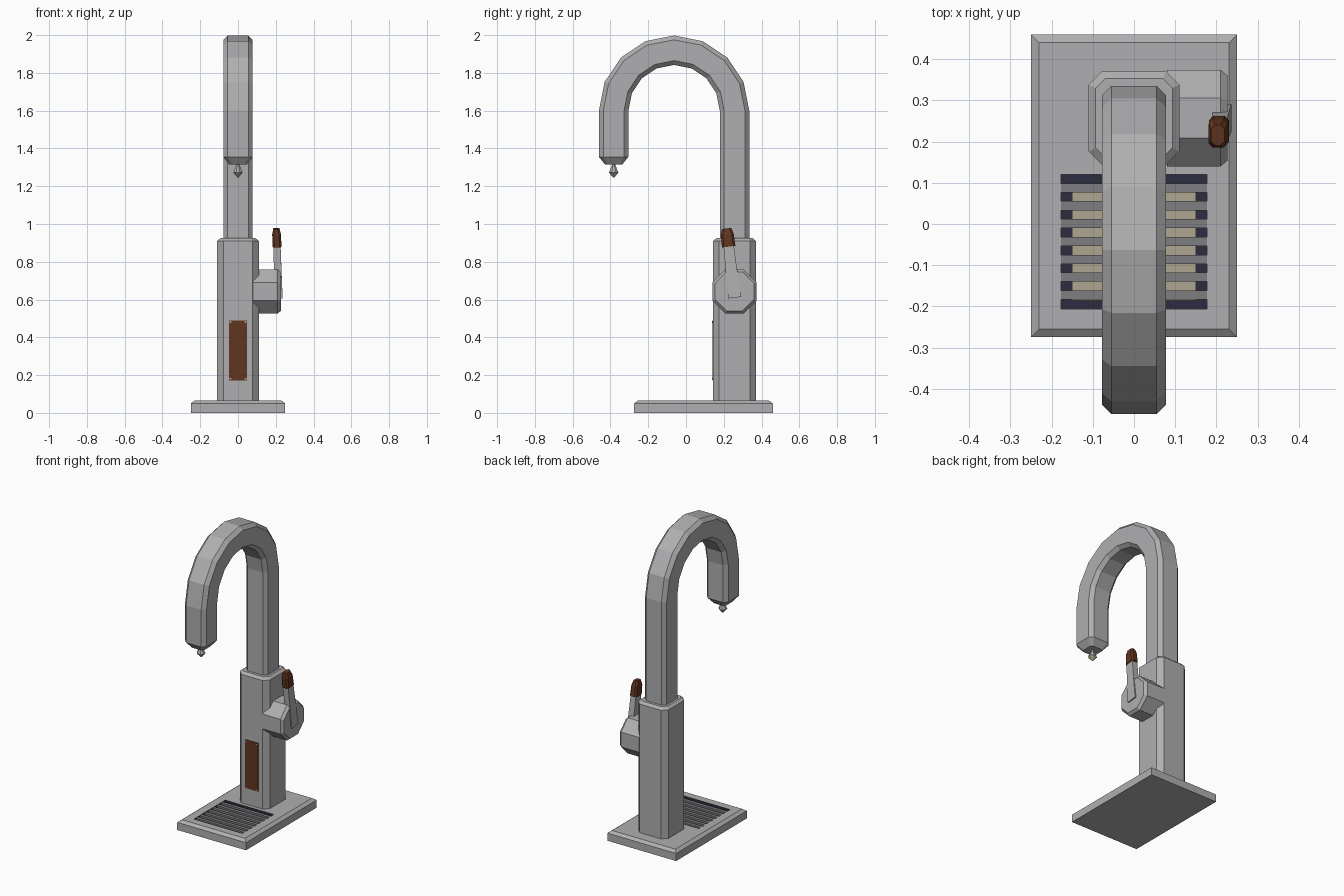
import bpy, bmesh, math
from mathutils import Vector

cube = bpy.data.objects.get("Cube")
if cube:
    bpy.data.objects.remove(cube, do_unlink=True)


def make_material(name, rgb):
    m = bpy.data.materials.new(name)
    m.use_nodes = True
    m.diffuse_color = (*rgb, 1)
    m.node_tree.nodes["Principled BSDF"].inputs["Base Color"].default_value = (*rgb, 1)
    return m


STEEL = make_material("brushed steel", (0.43, 0.43, 0.44))
GRATE = make_material("grate grey", (0.21, 0.21, 0.22))
NAVY = make_material("dark recess", (0.027, 0.025, 0.05))
TAN = make_material("warm tan", (0.43, 0.38, 0.28))
WOOD = make_material("dark wood", (0.12, 0.035, 0.014))

X, Y, Z = Vector((1, 0, 0)), Vector((0, 1, 0)), Vector((0, 0, 1))


def ring(center, u, v, hu, hv, c=0.0):
    """Rectangle with half sizes hu, hv along u, v and corners cut by c."""
    if c == 0:
        pts = [(hu, -hv), (hu, hv), (-hu, hv), (-hu, -hv)]
    else:
        pts = [(hu, -hv + c), (hu, hv - c), (hu - c, hv), (-hu + c, hv),
               (-hu, hv - c), (-hu, -hv + c), (-hu + c, -hv), (hu - c, -hv)]
    return [Vector(center) + u * a + v * b for a, b in pts]


def loft(name, rings, mats, pick=lambda i: 0):
    """Skin a list of rings, cap both ends; pick(i) gives the material of band i."""
    bm = bmesh.new()
    loops = [[bm.verts.new(p) for p in r] for r in rings]
    for i, (a, b) in enumerate(zip(loops, loops[1:])):
        n = len(a)
        for j in range(n):
            k = (j + 1) % n
            bm.faces.new((a[j], a[k], b[k], b[j])).material_index = pick(i)
    bm.faces.new(loops[0][::-1]).material_index = pick(0)
    bm.faces.new(loops[-1]).material_index = pick(len(rings) - 2)
    bmesh.ops.recalc_face_normals(bm, faces=bm.faces)
    me = bpy.data.meshes.new(name)
    bm.to_mesh(me)
    bm.free()
    for m in mats:
        me.materials.append(m)
    ob = bpy.data.objects.new(name, me)
    bpy.context.collection.objects.link(ob)
    return ob


def box(name, lo, hi, mat):
    c = (Vector(lo) + Vector(hi)) / 2
    h = (Vector(hi) - Vector(lo)) / 2
    return loft(name, [ring(c + Z * s * h.z, X, Y, h.x, h.y) for s in (-1, 1)], [mat])


# Base plate with a sunken drip tray
BY, TY = 0.0925, -0.0425
loft("base_plate", [
    ring((0, BY, 0), X, Y, 0.25, 0.367),
    ring((0, BY, 0.05), X, Y, 0.25, 0.367),
    ring((0, BY, 0.065), X, Y, 0.23, 0.347),
    ring((0, TY, 0.065), X, Y, 0.177, 0.163),
    ring((0, TY, 0.03), X, Y, 0.177, 0.163),
], [STEEL, NAVY], lambda i: 1 if i == 3 else 0)
box("drip_tray", (-0.15, -0.185, 0.028), (0.15, 0.10, 0.036), TAN)
for i in range(7):
    y = 0.0875 - 0.0433 * i
    box(f"grate_bar_{i + 1}", (-0.177, y - 0.011, 0.046), (0.177, y + 0.011, 0.062), GRATE)

# Column
CY = 0.257
loft("column", [ring((0, CY, z), X, Y, 0.11 - d, 0.113 - d, 0.032 - d / 2)
                for z, d in ((0.06, 0), (0.91, 0), (0.925, 0.017))], [STEEL])

# Wooden front plate with corner screws
FY = CY - 0.113
box("front_plate", (-0.048, FY - 0.004, 0.172), (0.048, FY + 0.004, 0.49), WOOD)
for sx in (-1, 1):
    for z in (0.181, 0.481):
        loft(f"plate_screw_{'left' if sx > 0 else 'right'}_{'low' if z < 0.3 else 'high'}",
             [ring((sx * 0.04, y, z), X, Z, 0.005, 0.005, 0.003)
              for y in (FY, FY - 0.007)], [STEEL])

# Curved neck: riser, half-circle bend, spout with tapered mouth
AY, AZ, R, H, C = -0.063, 1.6, 0.32, 0.078, 0.023
neck = [ring((0, AY + R, 0.9), X, Y, H, H, C)]
for i in range(9):
    a = math.pi * i / 8
    out = Vector((0, math.cos(a), math.sin(a)))
    neck.append(ring(Vector((0, AY, AZ)) + out * R, X, out, H, H, C))
neck.append(ring((0, AY - R, 1.355), X, -Y, H, H, C))
neck.append(ring((0, AY - R, 1.315), X, -Y, 0.046, 0.046, 0.014))
loft("neck", neck, [STEEL])

# Nozzle tip
loft("nozzle_tip", [ring((0, AY - R, z), X, Y, r, r, r * 0.586)
                    for z, r in ((1.32, 0.006), (1.272, 0.025), (1.245, 0.002))],
     [STEEL, TAN], lambda i: i)

# Octagonal valve on the left side
loft("valve_body", [ring((x, CY, 0.643), Y, Z, r, r, r * 0.586)
                    for x, r in ((0.08, 0.117), (0.21, 0.117), (0.227, 0.103))], [STEEL])

# Tilted lever and wooden grip
low, top = Vector((0.215, 0.257, 0.61)), Vector((0.206, 0.225, 0.89))
axis = (top - low).normalized()
side = X
depth = axis.cross(side).normalized()
loft("lever", [ring(low, side, depth, 0.021, 0.034),
               ring(top, side, depth, 0.019, 0.027)], [STEEL])
loft("lever_grip", [ring(top + axis * d, side, depth, w, h, 0.01)
                    for d, w, h in ((-0.01, 0.024, 0.036), (0.055, 0.023, 0.034),
                                    (0.087, 0.016, 0.025))], [WOOD])
